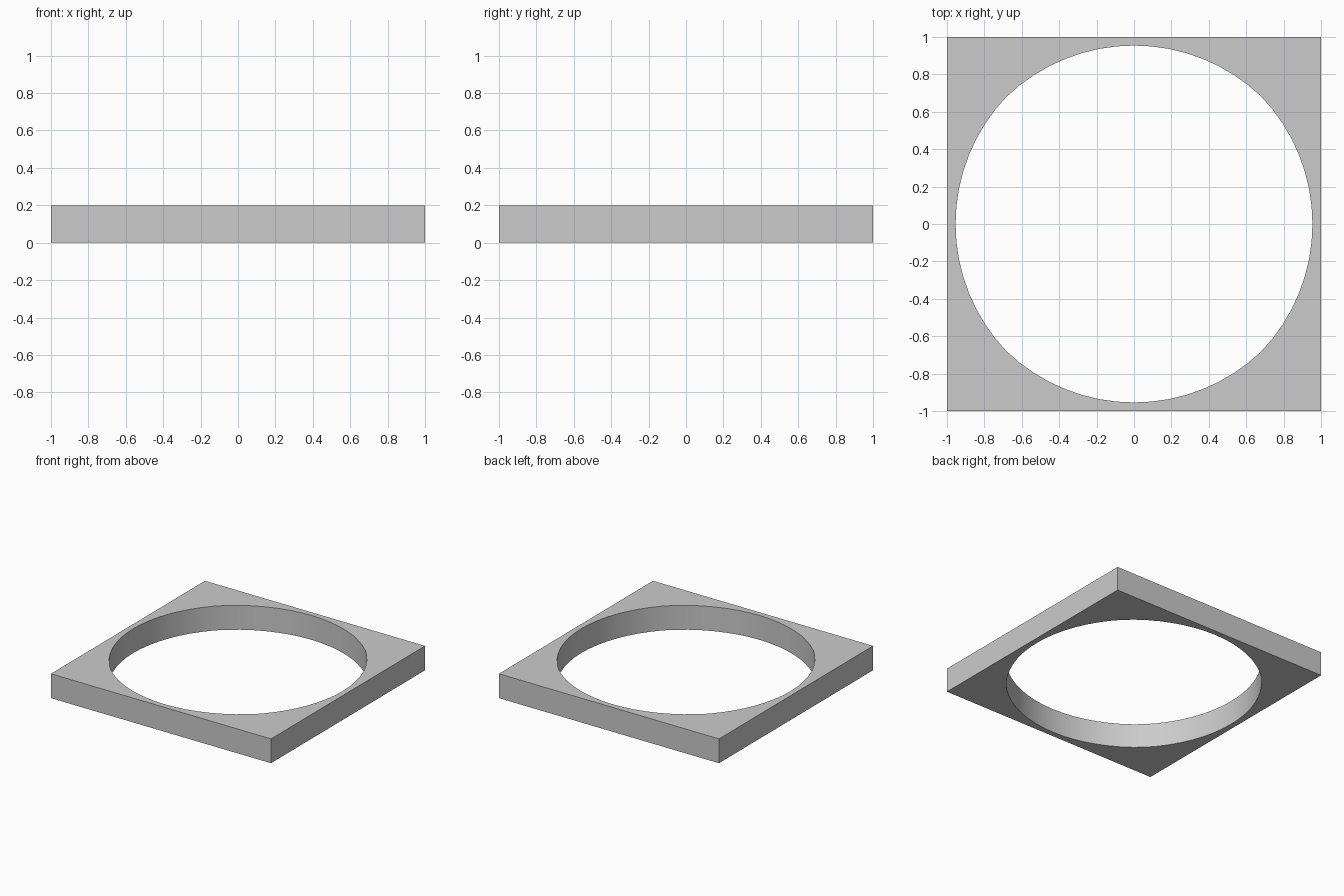
import bpy, bmesh, math

if "Cube" in bpy.data.objects:
    bpy.data.objects.remove(bpy.data.objects["Cube"])

HEIGHT = 0.2
CORNER = 0.681   # where neighbouring arcs of the opening meet on the diagonals
REACH = 0.954    # opening half-width along the axes
STEPS = 16       # segments per side


def side_points():
    """Matching outer (square) and inner (arched) outlines, one side at a time."""
    sag = REACH - CORNER
    radius = (CORNER ** 2 + sag ** 2) / (2 * sag)
    half = math.asin(CORNER / radius)
    outer, inner = [], []
    for side in range(4):
        c, s = round(math.cos(side * math.pi / 2)), round(math.sin(side * math.pi / 2))
        for i in range(STEPS):
            t = -1 + 2 * i / STEPS
            a = half * t
            for ring, x, y in ((outer, 1, t),
                               (inner, REACH - radius + radius * math.cos(a), radius * math.sin(a))):
                ring.append((c * x - s * y, s * x + c * y))
    return outer, inner


# Square frame with a near-round opening
outer, inner = side_points()
bm = bmesh.new()
rings = [[bm.verts.new((x, y, z)) for x, y in ring]
         for ring, z in ((outer, 0), (outer, HEIGHT), (inner, HEIGHT), (inner, 0))]
n = len(outer)
for k in range(4):
    a, b = rings[k], rings[(k + 1) % 4]
    for i in range(n):
        j = (i + 1) % n
        bm.faces.new((a[i], a[j], b[j], b[i]))
bmesh.ops.recalc_face_normals(bm, faces=bm.faces)
mesh = bpy.data.meshes.new("square_frame")
bm.to_mesh(mesh)
bm.free()
frame = bpy.data.objects.new("square_frame", mesh)
bpy.context.collection.objects.link(frame)

# Smooth opening wall, crisp outer edges
bpy.context.view_layer.objects.active = frame
frame.select_set(True)
bpy.ops.object.shade_smooth_by_angle(angle=math.radians(30))
